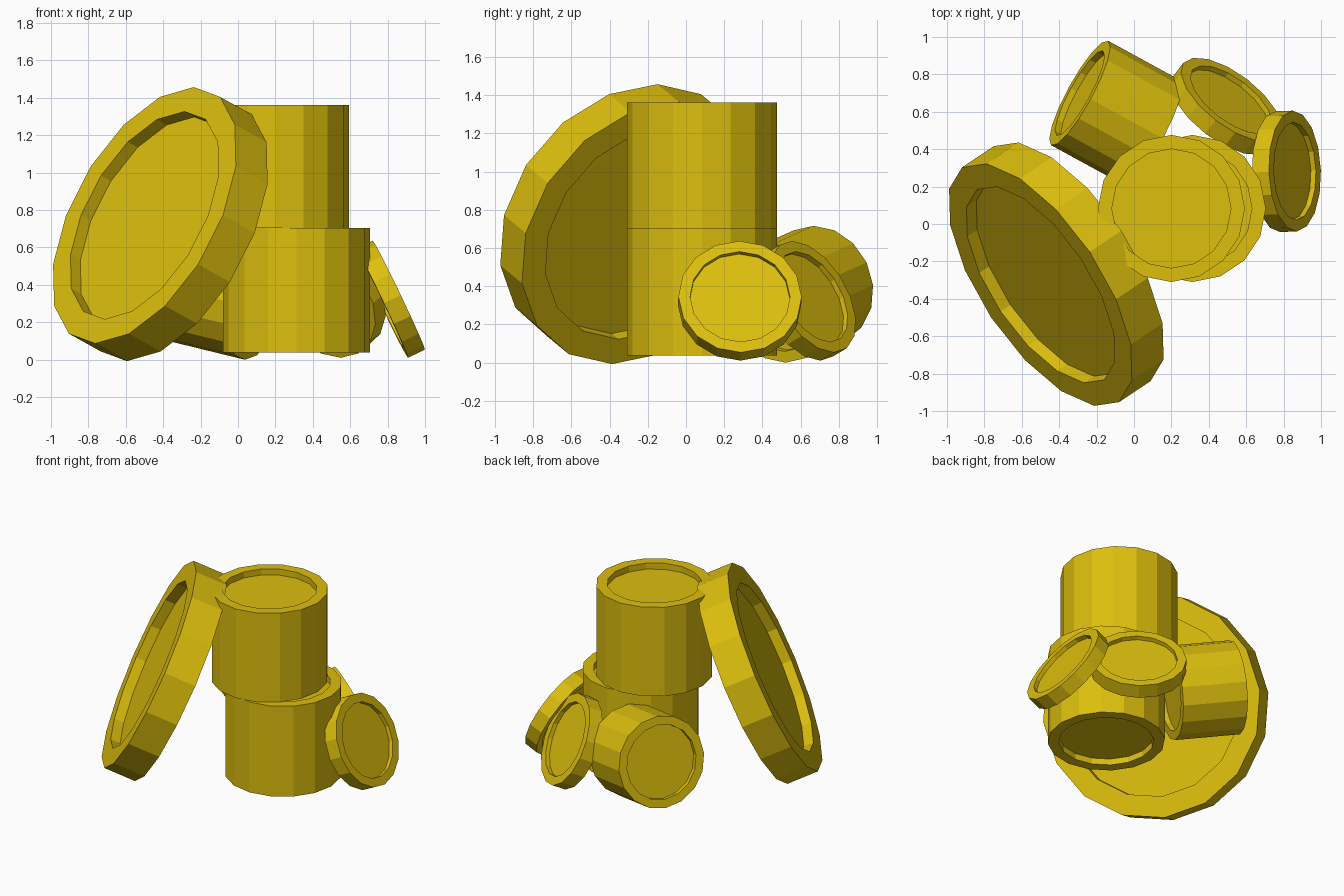
import bpy, bmesh, math
from mathutils import Vector, Matrix

if "Cube" in bpy.data.objects:
    bpy.data.objects.remove(bpy.data.objects["Cube"])

SIDES = 16
gold = bpy.data.materials.new("gold")
gold.diffuse_color = (0.72, 0.52, 0.004, 1)
gold.use_nodes = True
gold.node_tree.nodes["Principled BSDF"].inputs["Base Color"].default_value = gold.diffuse_color


def coin(name, face, normal, radius, thick, depth):
    """Disc with a recessed round field on both sides; face = centre of its outer face."""
    n = Vector(normal).normalized()
    # one corner points as far up as the tilt allows
    up = Vector((1, 0, 0)) if n.z > 0.99 else Vector((0, 0, 1))
    u = (up - n * up.dot(n)).normalized()
    w = n.cross(u)
    frame = Matrix((u, w, n)).transposed().to_4x4()
    frame.translation = Vector(face)

    # closed profile as (radius, offset along the axis), from top field to bottom field
    inner = radius * 0.81
    profile = [(inner, -depth), (inner, 0), (radius, 0),
               (radius, -thick), (inner, -thick), (inner, depth - thick)]
    bm = bmesh.new()
    rings = []
    for r, z in profile:
        rings.append([bm.verts.new((r * math.cos(2 * math.pi * i / SIDES),
                                    r * math.sin(2 * math.pi * i / SIDES), z))
                      for i in range(SIDES)])
    for a, b in zip(rings, rings[1:]):
        for i in range(SIDES):
            j = (i + 1) % SIDES
            bm.faces.new((a[i], b[i], b[j], a[j]))
    bm.faces.new(rings[0])
    bm.faces.new(rings[-1][::-1])
    bmesh.ops.recalc_face_normals(bm, faces=bm.faces)

    mesh = bpy.data.meshes.new(name)
    bm.to_mesh(mesh)
    bm.free()
    mesh.materials.append(gold)
    obj = bpy.data.objects.new(name, mesh)
    obj.matrix_world = frame
    bpy.context.collection.objects.link(obj)
    return obj


# upright stack
coin("lower_stack_coin", (0.312, 0.083, 0.705), (0, 0, 1), 0.393, 0.667, 0.045)
coin("upper_stack_coin", (0.20, 0.083, 1.362), (0, 0, 1), 0.393, 0.657, 0.045)

# big coin leaning on the stack
coin("large_leaning_coin", (-0.5, -0.325, 0.772), (-0.755, -0.505, 0.42), 0.755, 0.225, 0.07)

# thick coin lying on its side behind
coin("lying_coin", (-0.29, 0.70, 0.405), (-0.86, 0.47, 0.21), 0.318, 0.45, 0.035)

# two thin coins leaning on the right and back
coin("right_leaning_coin", (0.86, 0.283, 0.345), (0.90, 0.03, 0.43), 0.323, 0.10, 0.03)
coin("back_leaning_coin", (0.52, 0.665, 0.345), (0.55, 0.72, 0.43), 0.323, 0.10, 0.03)
